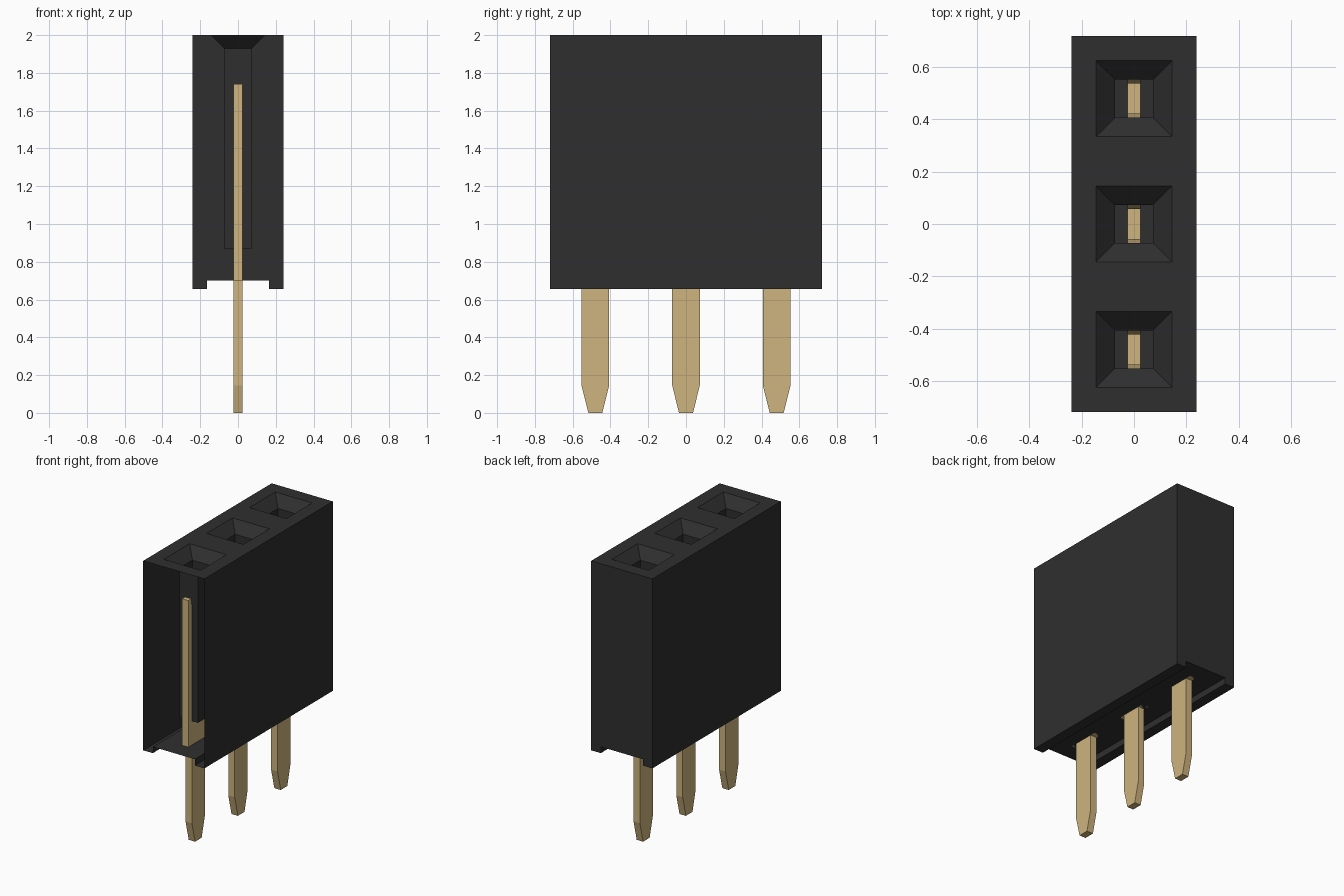
import bpy
import bmesh

if "Cube" in bpy.data.objects:
    bpy.data.objects.remove(bpy.data.objects["Cube"], do_unlink=True)


def material(name, rgb):
    m = bpy.data.materials.new(name)
    m.use_nodes = True
    m.diffuse_color = (*rgb, 1)
    bsdf = m.node_tree.nodes["Principled BSDF"]
    bsdf.inputs["Base Color"].default_value = (*rgb, 1)
    bsdf.inputs["Roughness"].default_value = 0.6
    return m


BLACK = material("black plastic", (0.028, 0.028, 0.028))
GOLD = material("gold metal", (0.62, 0.455, 0.21))

W, L = 0.24, 0.72            # housing half width and half length
BASE, FLOOR, TOP = 0.655, 0.70, 2.0
PITCH = (-0.48, 0.0, 0.48)   # socket centres along y
MOUTH, HOLE = 0.145, 0.073   # half sizes of funnel mouth and socket


def finish(bm, name, mat):
    mesh = bpy.data.meshes.new(name)
    bmesh.ops.remove_doubles(bm, verts=bm.verts, dist=1e-5)
    bm.to_mesh(mesh)
    bm.free()
    mesh.materials.append(mat)
    obj = bpy.data.objects.new(name, mesh)
    bpy.context.collection.objects.link(obj)
    return obj


def face(bm, pts):
    bm.faces.new([bm.verts.new(p) for p in pts])


def square(half, y, z):
    return [(sx * half, y + sy * half, z)
            for sx, sy in ((-1, -1), (1, -1), (1, 1), (-1, 1))]


# Housing: channelled profile run along y, closed at the back, open at the front
bm = bmesh.new()
rail = 0.165
outline = [(-W, BASE), (-rail, BASE), (-rail, FLOOR), (rail, FLOOR),
           (rail, BASE), (W, BASE), (W, TOP), (-W, TOP)]
for i, (ax, az) in enumerate(outline):
    bx, bz = outline[(i + 1) % len(outline)]
    if az == TOP and bz == TOP:
        continue             # the top is made below, with openings
    face(bm, [(ax, -L, az), (ax, L, az), (bx, L, bz), (bx, -L, bz)])
face(bm, [(x, L, z) for x, z in reversed(outline)])

# Top face with three square openings
xs = [-W, -MOUTH, MOUTH, W]
ys = [-L] + [c + s * MOUTH for c in PITCH for s in (-1, 1)] + [L]
for i in range(3):
    for j in range(len(ys) - 1):
        if i == 1 and j % 2 == 1:
            continue
        face(bm, [(xs[i], ys[j], TOP), (xs[i + 1], ys[j], TOP),
                  (xs[i + 1], ys[j + 1], TOP), (xs[i], ys[j + 1], TOP)])

# Funnels and square sockets
for c in PITCH:
    rings = [square(MOUTH, c, TOP), square(HOLE, c, 1.93), square(HOLE, c, 0.87)]
    for upper, lower in zip(rings, rings[1:]):
        for k in range(4):
            n = (k + 1) % 4
            face(bm, [upper[k], upper[n], lower[n], lower[k]])
    face(bm, rings[-1])
finish(bm, "housing", BLACK)

# Contacts: flat forked blade with a tapered solder tail
half_profile = [(0.037, 0.0), (0.073, 0.145), (0.073, FLOOR), (0.113, FLOOR),
                (0.113, 1.74), (0.08, 1.74), (0.058, 1.58), (0.058, 0.95)]
profile = half_profile + [(-y, z) for y, z in reversed(half_profile)]
T = 0.025
for name, c in zip(("front_contact", "middle_contact", "back_contact"), PITCH):
    bm = bmesh.new()
    f = bm.faces.new([bm.verts.new((-T, c + y, z)) for y, z in profile])
    ext = bmesh.ops.extrude_face_region(bm, geom=[f])
    moved = [v for v in ext["geom"] if isinstance(v, bmesh.types.BMVert)]
    bmesh.ops.translate(bm, verts=moved, vec=(2 * T, 0, 0))
    bmesh.ops.recalc_face_normals(bm, faces=bm.faces)
    finish(bm, name, GOLD)
